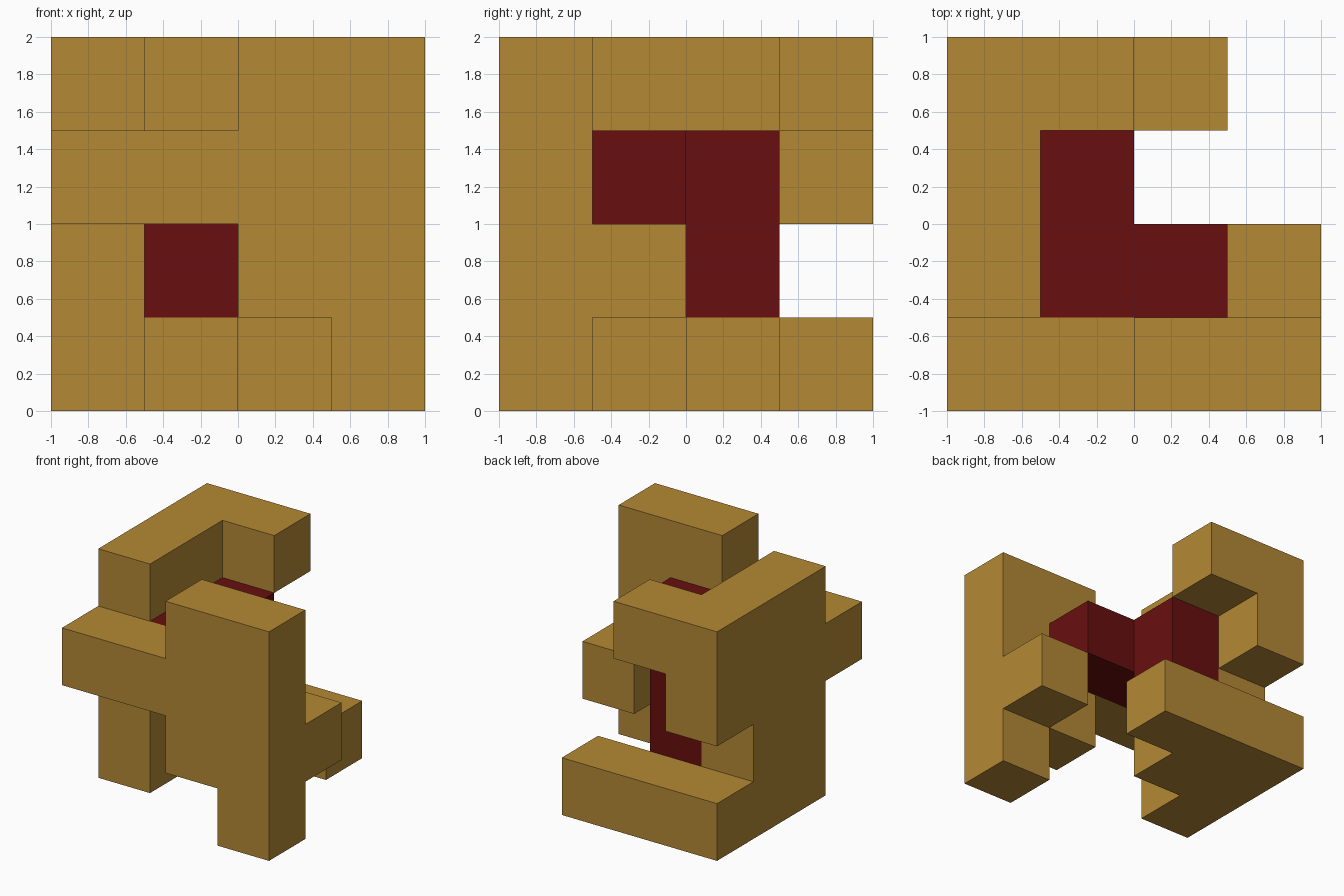
import bpy, bmesh
from mathutils import Vector

if "Cube" in bpy.data.objects:
    bpy.data.objects.remove(bpy.data.objects["Cube"])

CELL = 0.5  # the model fills a 4 x 4 x 4 grid of half-unit cubes


def material(name, rgb):
    mat = bpy.data.materials.new(name)
    mat.diffuse_color = (*rgb, 1.0)
    mat.use_nodes = True
    mat.node_tree.nodes["Principled BSDF"].inputs["Base Color"].default_value = mat.diffuse_color
    return mat


def build(name, bars, mat):
    """Weld axis-aligned bars, given as first and last grid cell, into one flat-faced solid."""
    cells = {(x, y, z) for a, b in bars
             for x in range(a[0], b[0] + 1)
             for y in range(a[1], b[1] + 1)
             for z in range(a[2], b[2] + 1)}
    bm = bmesh.new()
    for c in sorted(cells):
        cube = bmesh.ops.create_cube(bm, size=CELL)
        centre = (Vector(c) + Vector((0.5, 0.5, 0.5))) * CELL - Vector((1, 1, 0))
        bmesh.ops.translate(bm, verts=cube["verts"], vec=centre)
        # drop the sides that touch a neighbouring cell
        bm.normal_update()
        hidden = []
        for f in {f for v in cube["verts"] for f in v.link_faces}:
            n = f.normal
            if tuple(c[i] + round(n[i]) for i in range(3)) in cells:
                hidden.append(f)
        bmesh.ops.delete(bm, geom=hidden, context='FACES')
    bmesh.ops.remove_doubles(bm, verts=bm.verts[:], dist=0.001)
    bmesh.ops.dissolve_limit(bm, angle_limit=0.01, verts=bm.verts[:], edges=bm.edges[:])
    mesh = bpy.data.meshes.new(name)
    bm.to_mesh(mesh)
    bm.free()
    mesh.materials.append(mat)
    obj = bpy.data.objects.new(name, mesh)
    bpy.context.collection.objects.link(obj)
    return obj


# outer frame
build("outer_frame", [
    ((0, 1, 0), (0, 2, 3)),   # left wall
    ((0, 3, 0), (2, 3, 0)),   # back foot
    ((1, 2, 0), (1, 2, 0)),   # step under the link
    ((0, 3, 2), (0, 3, 3)),   # upper back corner
    ((1, 3, 3), (1, 3, 3)),   # top hook
    ((0, 0, 2), (1, 0, 2)),   # front arm
    ((2, 0, 1), (3, 0, 3)),   # front plate
    ((3, 0, 0), (3, 0, 0)),   # front leg
    ((3, 1, 1), (3, 1, 1)),   # right peg
], material("golden wood", (0.455, 0.252, 0.035)))

# red link in the middle
build("inner_link", [
    ((1, 2, 1), (1, 2, 2)),   # upright
    ((1, 1, 2), (2, 1, 2)),   # crosspiece
], material("dark red", (0.14, 0.0045, 0.0045)))
